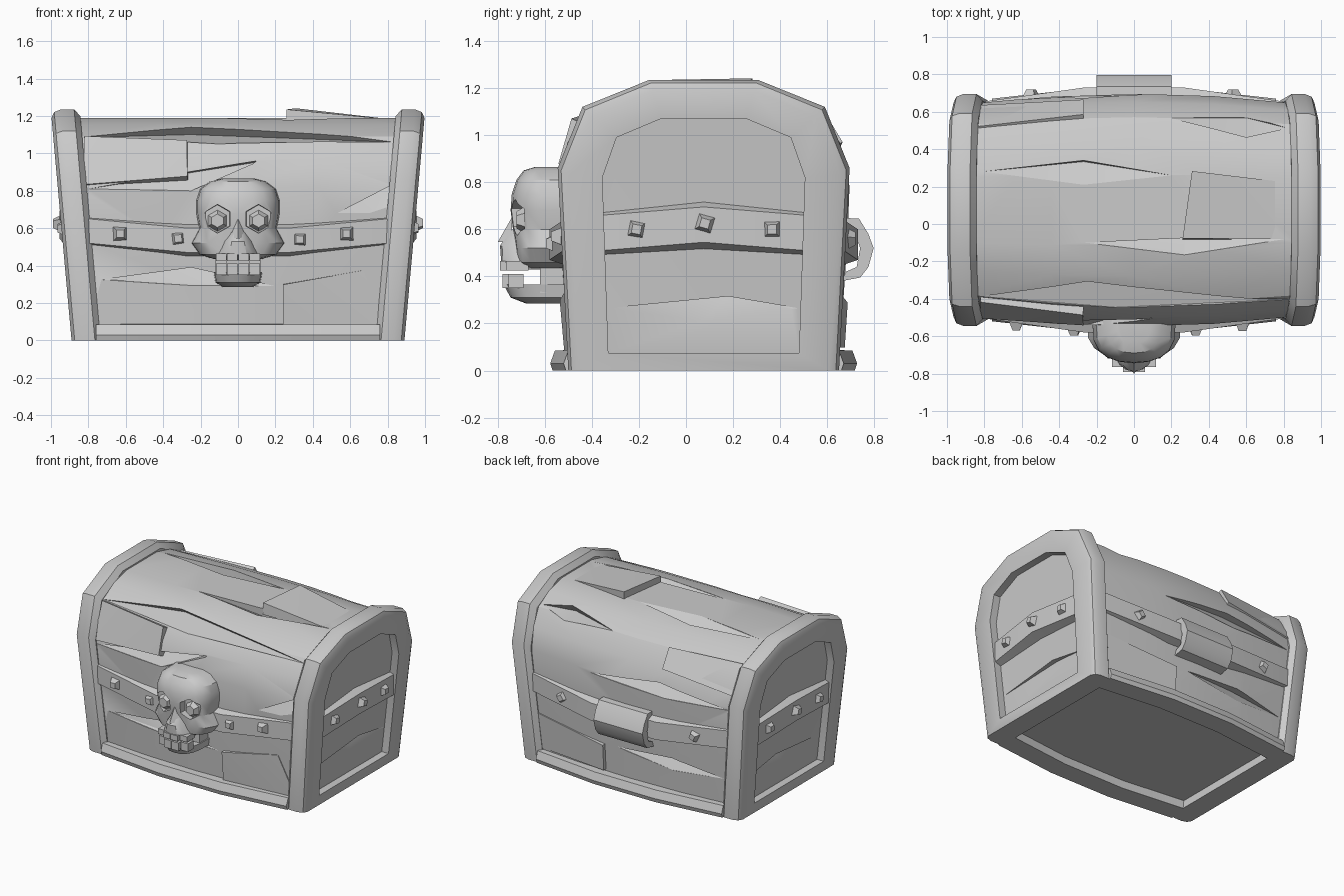
import bpy, bmesh
from math import sin, cos, pi, radians
from mathutils import Vector, Matrix
from mathutils.bvhtree import BVHTree

if "Cube" in bpy.data.objects:
    bpy.data.objects.remove(bpy.data.objects["Cube"])

grey = bpy.data.materials.new("stone_grey")
grey.use_nodes = True
COLOUR = (0.6, 0.6, 0.6, 1)
grey.diffuse_color = COLOUR
grey.node_tree.nodes["Principled BSDF"].inputs["Base Color"].default_value = COLOUR

MID = 0.075                     # middle of the chest in depth
FRONT, BACK, DOWN = Vector((0, 1, 0)), Vector((0, -1, 0)), Vector((0, 0, -1))
parts = []


def finish(name, bm):
    bmesh.ops.recalc_face_normals(bm, faces=bm.faces)
    mesh = bpy.data.meshes.new(name)
    bm.to_mesh(mesh)
    bm.free()
    ob = bpy.data.objects.new(name, mesh)
    bpy.context.collection.objects.link(ob)
    mesh.materials.append(grey)
    parts.append(ob)
    return ob


def loft(name, rings):
    """Skin a list of equal rings and cap both ends."""
    bm = bmesh.new()
    vs = [[bm.verts.new(p) for p in ring] for ring in rings]
    n = len(vs[0])
    for a, b in zip(vs, vs[1:]):
        for i in range(n):
            j = (i + 1) % n
            bm.faces.new((a[i], a[j], b[j], b[i]))
    bm.faces.new(vs[0])
    bm.faces.new(vs[-1])
    return finish(name, bm)


def hull(name, points):
    bm = bmesh.new()
    for p in points:
        bm.verts.new(p)
    bmesh.ops.convex_hull(bm, input=bm.verts)
    bmesh.ops.delete(bm, geom=[v for v in bm.verts if not v.link_faces], context='VERTS')
    return finish(name, bm)


def box(name, lo, hi):
    return hull(name, [(x, y, z) for x in (lo[0], hi[0]) for y in (lo[1], hi[1]) for z in (lo[2], hi[2])])


def stud(name, pos, normal, r=0.055, sides=4, spin=0.0, depth=0.05, top=0.5):
    bm = bmesh.new()
    turn = Vector(normal).to_track_quat('Z', 'Y').to_matrix().to_4x4()
    bmesh.ops.create_cone(bm, cap_ends=True, segments=sides, radius1=r, radius2=r * top, depth=depth,
                          matrix=Matrix.Translation(pos) @ turn @ Matrix.Rotation(spin, 4, 'Z'))
    return finish(name, bm)


def volume(mesh):
    bm = bmesh.new()
    bm.from_mesh(mesh)
    v = bm.calc_volume()
    bm.free()
    return v


def cut(target, cutter):
    """Carve the cutter out, taking the first solver that leaves the part whole."""
    mod = target.modifiers.new("cut", 'BOOLEAN')
    mod.operation, mod.object = 'DIFFERENCE', cutter
    before = volume(target.data)
    for solver in ('EXACT', 'MANIFOLD', 'FLOAT'):
        mod.solver = solver
        graph = bpy.context.evaluated_depsgraph_get()
        graph.update()
        mesh = bpy.data.meshes.new_from_object(target.evaluated_get(graph))
        if 0.85 < volume(mesh) / before < 0.99999:
            target.data = mesh
            break
    target.modifiers.remove(mod)
    parts.remove(cutter)
    bpy.data.objects.remove(cutter)


def tree(ob):
    bm = bmesh.new()
    bm.from_mesh(ob.data)
    t = BVHTree.FromBMesh(bm)
    bm.free()
    return t


def project(bvh, points, look):
    """Drop points on a surface along a direction; return them with the mean normal."""
    hits, normal = [], Vector()
    for p in points:
        loc, nor, _, _ = bvh.ray_cast(Vector(p) - look * 3, look)
        hits.append(loc)
        normal += nor if nor.dot(look) < 0 else -nor
    return hits, normal.normalized()


def crack(target, bvh, points, look, depth=0.06):
    """Split in the wood: corners left, upper, right, lower; steep below the upper corner."""
    p, n = project(bvh, points, look)
    cut(target, hull("cutter", [q + n * 0.09 for q in p] + [p[0], p[2], p[3], p[1] - n * depth]))


def plank(name, bvh, points, look, heights):
    p, n = project(bvh, points, look)
    hull(name, [q + n * h for q, h in zip(p, heights)] + [q - n * 0.04 for q in p])


def band(name, path, inward, section):
    loft(name, [[Vector(p) + Vector(inward) * a + Vector((0, 0, dz)) for a, dz in section] for p in path])


# Barrel body
half = [(.53, .06), (.56, .55), (.57, .82), (.53, .97), (.455, 1.09), (.325, 1.155), (.175, 1.19)]
outline = [(-h, z) for h, z in half] + [(h, z) for h, z in reversed(half)]
rings = []
for t in (-1, -.5, 0, .5, 1):
    bulge = 1 + 0.09 * (1 - t * t)
    rings.append([(t * (.80 + .07 * z), MID + h * bulge, z) for h, z in outline])
body = loft("barrel_body", rings)
skin = tree(body)

# Splits in the body boards
for pts in ([(-.73, 0, .325), (-.25, 0, .39), (.2, 0, .29), (-.27, 0, .295)],
            [(-.8, 0, .81), (.1, 0, .96), (.08, 0, .945), (-.25, 0, .80)],
            [(.53, 0, .68), (.82, 0, .83), (.82, 0, .72), (.7, 0, .68)],
            [(-.83, 0, 1.085), (-.25, 0, 1.14), (.83, 0, 1.06), (-.1, 0, 1.05)]):
    crack(body, skin, pts, FRONT)
for pts in ([(-.81, .28, 0), (-.27, .34, 0), (.2, .26, 0), (-.27, .21, 0)],
            [(-.26, -.1, 0), (.27, -.075, 0), (.81, -.08, 0), (.27, -.165, 0)]):
    crack(body, skin, pts, DOWN)
for pts in ([(-.75, 0, .27), (-.35, 0, .33), (.1, 0, .3), (-.35, 0, .24)],
            [(-.8, 0, .8), (-.25, 0, .87), (.3, 0, .8), (-.3, 0, .77)],
            [(.2, 0, 1.09), (.6, 0, 1.13), (.82, 0, 1.1), (.6, 0, 1.06)]):
    crack(body, skin, pts, BACK)

# Raised boards
plank("front_upper_plank", skin, [(-.82, 0, .83), (-.27, 0, .87), (-.27, 0, 1.05), (-.82, 0, 1.08)],
      FRONT, (.01, .02, .05, .03))
plank("front_lower_plank", skin, [(.24, 0, .08), (.24, 0, .3), (.67, 0, .375), (.8, 0, .08)],
      FRONT, (.02, .025, .004, .01))
plank("top_plank", skin, [(.26, -.08, 0), (.31, .28, 0), (.84, .22, 0), (.84, -.08, 0)],
      DOWN, (.045, .055, -.01, -.01))
plank("back_upper_plank", skin, [(-.83, 0, .9), (-.27, 0, .96), (-.27, 0, 1.09), (-.83, 0, 1.1)],
      BACK, (.01, .02, .025, .01))
plank("back_lower_plank", skin, [(.2, 0, .1), (.2, 0, .29), (.8, 0, .36), (.8, 0, .1)],
      BACK, (.025, .025, .005, .005))

# End frames with recessed panels, belts and studs
edge = [(-.575, 0), (-.62, .86), (-.515, 1.12), (-.23, 1.235)]
edge += [(-h, z) for h, z in reversed(edge)]
opening = [(-.405, .075), (-.43, .82), (-.37, .99), (-.18, 1.07)]
opening += [(-h, z) for h, z in reversed(opening)]
for side, s in (("right", -1), ("left", 1)):
    def ring(shape, dx, inset=0.0):
        out = []
        for h, z in shape:
            z2 = z * (1 - inset / 1.23)
            out.append((s * (.735 + dx + .09 * z2), MID + h * (1 - inset / .6), z2))
        return out
    frame = loft(side + "_end_frame", [ring(edge, 0, .035), ring(edge, .03), ring(edge, .10),
                                       ring(edge, .138, .014), ring(edge, .155, .045),
                                       ring(opening, .155), ring(opening, .10)])
    crack(frame, tree(frame), [(0, -.33, .265), (0, .18, .315), (0, .475, .265), (0, .07, .21)],
          Vector((-s, 0, 0)), .04)
    band(side + "_end_belt", [(s * .925, -.355, .595), (s * .955, MID, .63), (s * .925, .505, .595)],
         (-s, 0, 0), [(.08, .095), (0, .065), (0, -.085), (.08, -.115)])
    for i, (y, z, x, spin) in enumerate(((-.21, .6, .94, .6), (.08, .625, .965, .5), (.365, .6, .94, .8))):
        stud(f"{side}_end_stud_{i}", (s * x, y, z), (s, 0, 0), spin=spin)

# Long belts and base rails
belt_section = [(.09, .1), (0, .065), (0, -.065), (.09, -.095)]
rail_section = [(.16, 0), (.01, 0), (0, .03), (.02, .085), (.16, .09)]
for side, s in (("front", -1), ("back", 1)):
    def path(span, ends, mid, z_end, z_mid):
        out = []
        for t in (-1, -.33, .33, 1):
            k = 0 if abs(t) == 1 else 1
            out.append((t * span, MID + s * (mid if k else ends), z_mid if k else z_end))
        return out
    band(side + "_belt", path(.8, .58, .655, .585, .535), (0, -s, 0), belt_section)
    band(side + "_base_rail", path(.76, .595, .652, 0, 0), (0, -s, 0), rail_section)
for i, (x, z, spin) in enumerate(((-.63, .57, .8), (-.32, .545, .9), (.33, .54, .75), (.58, .57, .8))):
    stud(f"front_stud_{i}", (x, -.5 - .09 * (1 - abs(x)) - .01, z), (0, -1, 0), spin=spin)
for i, x in enumerate((-.55, .53)):
    stud(f"back_stud_{i}", (x, .695, .56), (0, 1, 0), spin=.4 + i)

# Curled hinge plate on the back
curl = [(.64, .65), (.735, .645), (.775, .58), (.797, .52), (.775, .44), (.74, .395), (.66, .38),
        (.68, .42), (.725, .44), (.74, .52), (.72, .58), (.64, .6)]
loft("back_hinge", [[(x, y, z) for y, z in curl] for x in (-.2, .2)])


# Skull lock plate
def skull_rings(levels):
    out = []
    for z, hw, front in levels:
        r = []
        for i in range(11):
            c, sn = cos(pi * i / 10), max(sin(pi * i / 10), 0)
            x = hw * abs(c) ** .85 * (1 if c > 0 else -1)
            r.append((x, -.5 - (-front - .5) * sn ** .6, z))
        out.append(r)
    return out


cranium = loft("skull_cranium", skull_rings([
    (.435, .13, -.70), (.46, .21, -.72), (.52, .255, -.725), (.6, .21, -.735), (.68, .225, -.745),
    (.75, .225, -.74), (.81, .205, -.72), (.85, .15, -.69), (.865, .09, -.64)]))
loft("skull_upper_jaw", skull_rings([(.43, .11, -.76), (.46, .125, -.785), (.53, .09, -.79), (.6, .04, -.745)]))
loft("skull_lower_jaw", skull_rings([(.285, .08, -.68), (.31, .12, -.745), (.365, .13, -.775)]))
for s in (-1, 1):
    cut(cranium, stud("cutter", (s * .11, -.75, .65), (0, -1, 0), r=.075, sides=6, depth=.13, top=1.1))
    stud("skull_eye", (s * .11, -.70, .64), (0, -1, 0), r=.06, sides=6, depth=.04, top=.6)
    box("skull_jaw_hinge", (s * .06, -.62, .33), (s * .12, -.5, .46))
hull("skull_nose", [(0, -.74, .65), (-.045, -.74, .55), (.045, -.74, .55), (0, -.8, .545)])
for i in range(4):
    x = -.12 + .06 * i
    front = -.79 if i in (1, 2) else -.765
    box(f"skull_upper_tooth_{i}", (x + .002, front, .425), (x + .058, -.67, .465))
    box(f"skull_lower_tooth_{i}", (x + .002, front + .01, .35), (x + .058, -.69, .41))

# Soft shading that keeps the hard edges
for ob in bpy.context.view_layer.objects:
    ob.select_set(ob in parts)
bpy.context.view_layer.objects.active = body
bpy.ops.object.shade_smooth_by_angle(angle=radians(30))
